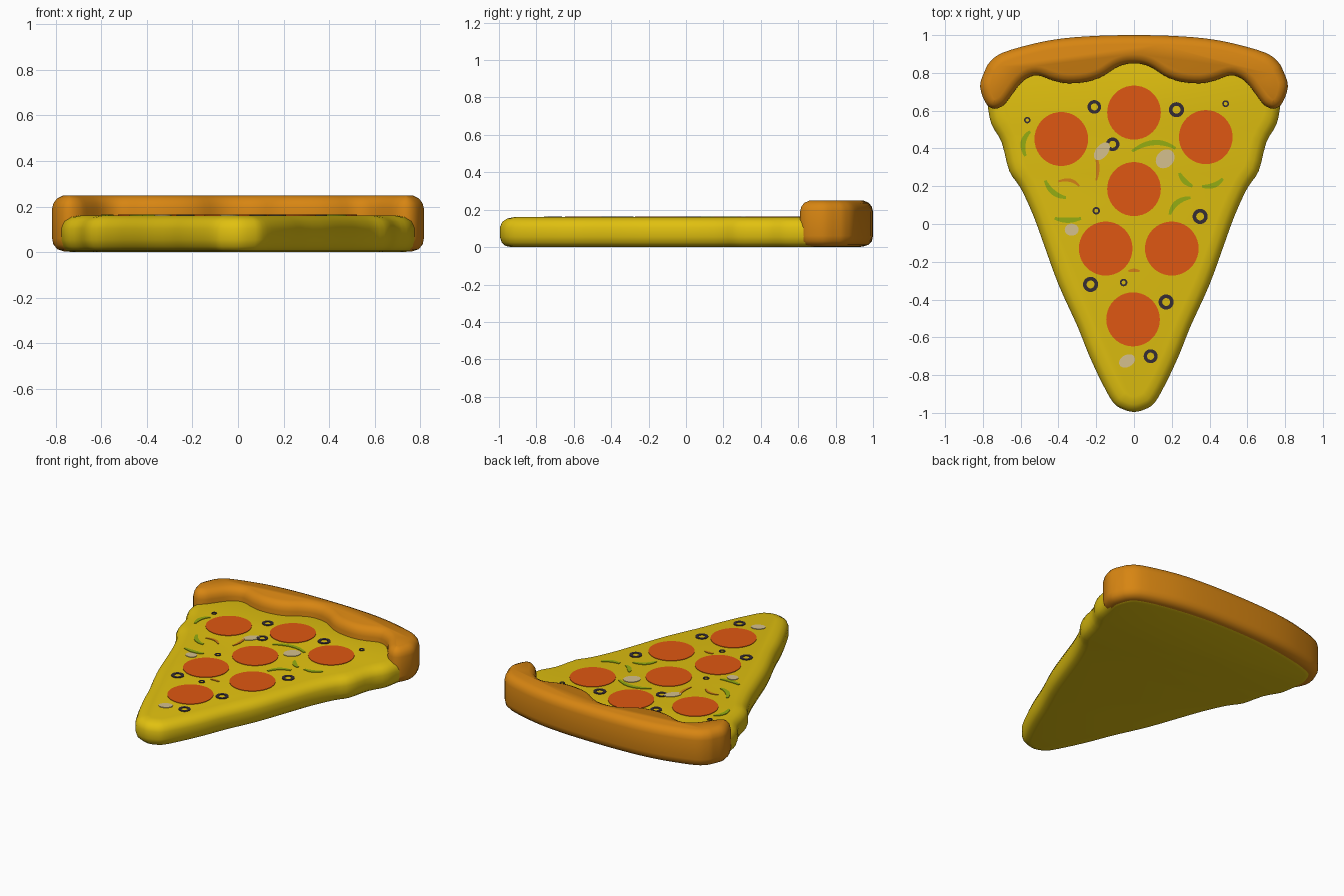
import bpy, bmesh, math
from mathutils import Vector

if "Cube" in bpy.data.objects:
    bpy.data.objects.remove(bpy.data.objects["Cube"])


def material(name, rgb):
    m = bpy.data.materials.new(name)
    m.diffuse_color = (*rgb, 1)
    m.use_nodes = True
    m.node_tree.nodes["Principled BSDF"].inputs["Base Color"].default_value = m.diffuse_color
    return m


YELLOW = material("cheese yellow", (0.75, 0.53, 0.005))
BROWN = material("crust brown", (0.68, 0.235, 0.006))
RED = material("pepperoni red", (0.74, 0.095, 0.006))
BLACK = material("olive black", (0.035, 0.025, 0.035))
CREAM = material("mushroom cream", (0.66, 0.53, 0.27))
GREEN = material("pepper green", (0.30, 0.42, 0.006))
ORANGE = material("onion orange", (0.66, 0.22, 0.008))


def finish(name, bm, mat):
    bmesh.ops.recalc_face_normals(bm, faces=bm.faces)
    me = bpy.data.meshes.new(name)
    bm.to_mesh(me)
    bm.free()
    me.materials.append(mat)
    ob = bpy.data.objects.new(name, me)
    bpy.context.collection.objects.link(ob)
    return ob


def smooth_outline(half, steps=3):
    """Mirror a right half outline and round it with a closed spline."""
    pts = [Vector(p) for p in half]
    pts += [Vector((-p.x, p.y)) for p in reversed(pts) if p.x > 1e-6]
    n, out = len(pts), []
    for i in range(n):
        a, b, c, d = (pts[(i + k) % n] for k in (-1, 0, 1, 2))
        for s in range(steps):
            t = s / steps
            out.append(0.5 * (2 * b + (c - a) * t + (2 * a - 5 * b + 4 * c - d) * t * t
                              + (3 * b - a - 3 * c + d) * t ** 3))
    return out


def slab(name, outline, layers, mat):
    """Stack inset copies of a counter-clockwise outline into a rounded slab."""
    bm = bmesh.new()
    n, rings = len(outline), []
    for inset, z in layers:
        ring = []
        for i, p in enumerate(outline):
            t = (outline[(i + 1) % n] - outline[i - 1]).normalized()
            q = p + Vector((-t.y, t.x)) * inset
            ring.append(bm.verts.new((q.x, q.y, z)))
        rings.append(ring)
    for lo, hi in zip(rings, rings[1:]):
        for i in range(n):
            j = (i + 1) % n
            bm.faces.new((lo[i], lo[j], hi[j], hi[i]))
    bm.faces.new(rings[0][::-1])
    bm.faces.new(rings[-1])
    ob = finish(name, bm, mat)
    bpy.ops.object.select_all(action='DESELECT')
    bpy.context.view_layer.objects.active = ob
    ob.select_set(True)
    bpy.ops.object.shade_smooth_by_angle(angle=math.radians(50))


# Cheese base, reaching under the crust
cheese = [(0, -0.995), (0.06, -0.98), (0.11, -0.945), (0.17, -0.84), (0.24, -0.69), (0.30, -0.54),
          (0.40, -0.32), (0.48, -0.10), (0.535, 0.05), (0.60, 0.19), (0.66, 0.28), (0.70, 0.43),
          (0.755, 0.53), (0.775, 0.63), (0.79, 0.73), (0.75, 0.84), (0.68, 0.89), (0.52, 0.935),
          (0.25, 0.975), (0, 0.985)]
slab("cheese_base", smooth_outline(cheese),
     [(0.06, 0), (0.03, 0.006), (0.01, 0.025), (0, 0.055), (0, 0.105), (0.012, 0.135),
      (0.04, 0.153), (0.08, 0.161)], YELLOW)

# Crust with a wavy inner edge
crust = [(0, 0.85), (0.05, 0.845), (0.10, 0.825), (0.17, 0.78), (0.25, 0.753), (0.35, 0.745),
         (0.43, 0.76), (0.50, 0.785), (0.55, 0.78), (0.60, 0.745), (0.65, 0.68), (0.69, 0.63),
         (0.74, 0.61), (0.785, 0.64), (0.815, 0.73), (0.79, 0.81), (0.765, 0.855), (0.70, 0.905),
         (0.53, 0.955), (0.38, 0.982), (0.20, 0.996), (0, 1.0)]
slab("crust", smooth_outline(crust),
     [(0.05, 0.004), (0.025, 0.012), (0.006, 0.032), (0, 0.06), (0, 0.19), (0.006, 0.215),
      (0.022, 0.236), (0.048, 0.248)], BROWN)

TOP, THICK = 0.159, 0.0055


def plates(name, bm, mat):
    """Turn flat faces into thin plates resting in the cheese surface."""
    geo = bmesh.ops.extrude_face_region(bm, geom=bm.faces[:])
    verts = [g for g in geo["geom"] if isinstance(g, bmesh.types.BMVert)]
    bmesh.ops.translate(bm, verts=verts, vec=(0, 0, THICK))
    finish(name, bm, mat)


def oval(bm, x, y, rx, ry, turn=0, n=40):
    c, s = math.cos(turn), math.sin(turn)
    vs = []
    for i in range(n):
        a = math.tau * i / n
        u, v = rx * math.cos(a), ry * math.sin(a)
        vs.append(bm.verts.new((x + u * c - v * s, y + u * s + v * c, TOP)))
    bm.faces.new(vs)


def ring(bm, x, y, r, hole, n=24):
    loops = [[bm.verts.new((x + q * math.cos(math.tau * i / n), y + q * math.sin(math.tau * i / n), TOP))
              for i in range(n)] for q in (r, hole)]
    for i in range(n):
        j = (i + 1) % n
        bm.faces.new((loops[0][i], loops[0][j], loops[1][j], loops[1][i]))


def strip(bm, p0, p1, p2, width, n=10):
    """Curved sliver following three control points, narrower at its ends."""
    p0, p1, p2 = Vector(p0), Vector(p1), Vector(p2)
    prev = None
    for i in range(n + 1):
        t = i / n
        p = p0 * (1 - t) ** 2 + p1 * 2 * t * (1 - t) + p2 * t * t
        d = ((p1 - p0) * (1 - t) + (p2 - p1) * t).normalized()
        off = Vector((-d.y, d.x)) * width * (0.25 + 0.25 * math.sin(math.pi * t))
        pair = [bm.verts.new((*(p - off), TOP)), bm.verts.new((*(p + off), TOP))]
        if prev:
            bm.faces.new((prev[0], pair[0], pair[1], prev[1]))
        prev = pair


# Pepperoni discs
bm = bmesh.new()
for x, y in [(0, 0.59), (-0.385, 0.45), (0.38, 0.46), (0, 0.185), (-0.15, -0.13), (0.2, -0.13), (-0.005, -0.505)]:
    oval(bm, x, y, 0.142, 0.143)
plates("pepperoni", bm, RED)

# Mushroom pieces
bm = bmesh.new()
for x, y, rx, ry, turn in [(-0.17, 0.385, 0.055, 0.032, 0.9), (0.165, 0.345, 0.055, 0.045, 0.8),
                           (-0.33, -0.03, 0.037, 0.032, 0), (-0.037, -0.725, 0.045, 0.032, 0.5)]:
    oval(bm, x, y, rx, ry, turn, 20)
plates("mushrooms", bm, CREAM)

# Olive rings
bm = bmesh.new()
for x, y, r in [(-0.21, 0.62, 0.036), (0.225, 0.605, 0.04), (-0.113, 0.422, 0.036), (0.35, 0.04, 0.04),
                (-0.23, -0.32, 0.04), (0.17, -0.413, 0.04), (0.088, -0.70, 0.037),
                (0.485, 0.637, 0.018), (-0.565, 0.55, 0.017), (-0.2, 0.07, 0.02), (-0.055, -0.31, 0.02)]:
    ring(bm, x, y, r, r * 0.52)
plates("olives", bm, BLACK)

# Green pepper slivers
bm = bmesh.new()
for p in [((-0.55, 0.49), (-0.61, 0.44), (-0.575, 0.36)), ((-0.01, 0.385), (0.11, 0.47), (0.22, 0.40)),
          ((0.24, 0.27), (0.26, 0.22), (0.31, 0.20)), ((0.36, 0.20), (0.43, 0.19), (0.47, 0.24)),
          ((0.19, 0.05), (0.21, 0.13), (0.30, 0.14)), ((-0.42, 0.03), (-0.35, 0.01), (-0.28, 0.03)),
          ((-0.47, 0.23), (-0.44, 0.15), (-0.36, 0.14))]:
    strip(bm, *p, 0.028)
plates("green_peppers", bm, GREEN)

# Onion slivers
bm = bmesh.new()
for p in [((-0.205, 0.36), (-0.18, 0.31), (-0.20, 0.23)), ((-0.40, 0.225), (-0.33, 0.25), (-0.29, 0.20)),
          ((-0.03, -0.25), (0, -0.24), (0.03, -0.25))]:
    strip(bm, *p, 0.018)
plates("onions", bm, ORANGE)
